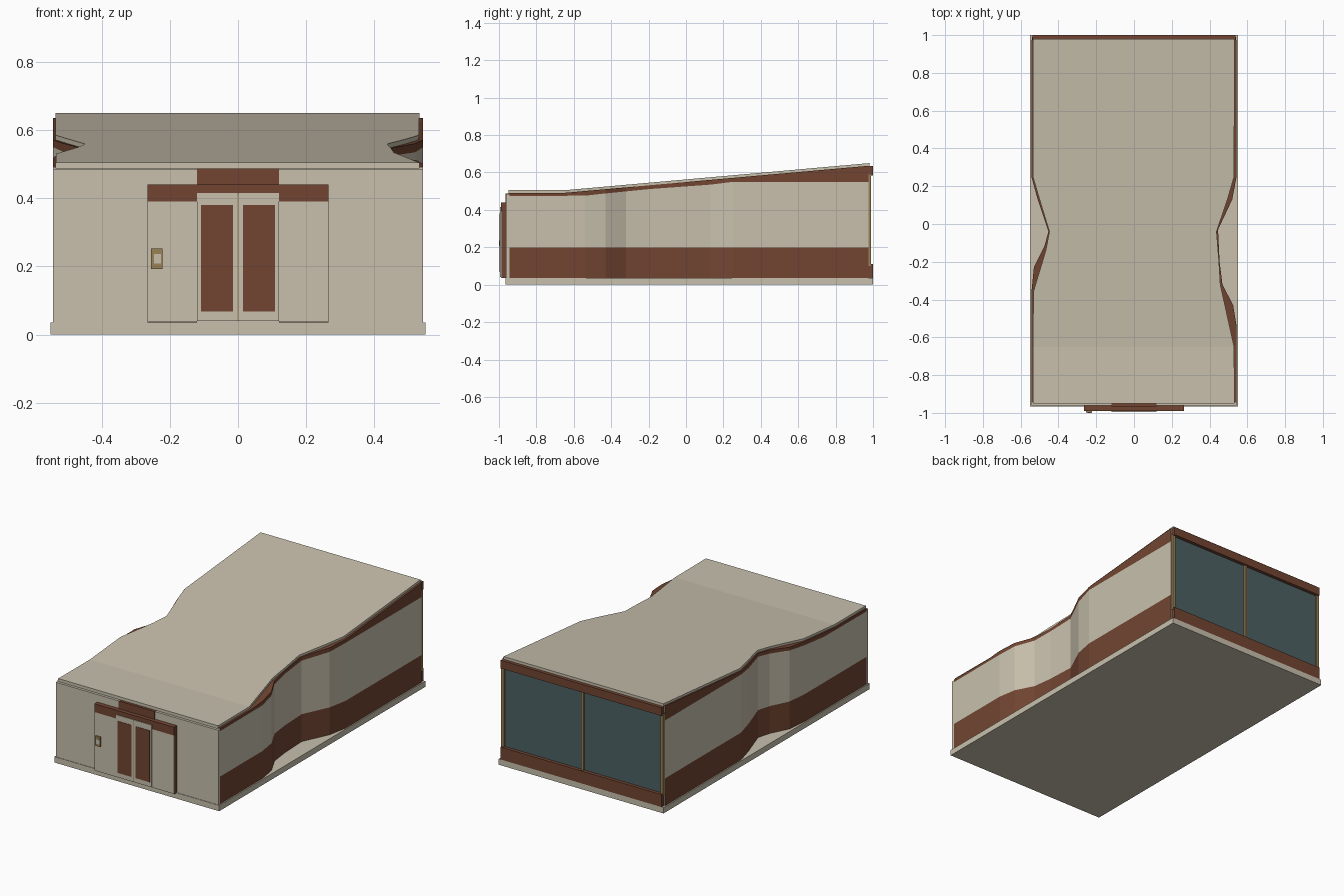
import bpy, bmesh

cube = bpy.data.objects.get("Cube")
if cube:
    bpy.data.objects.remove(cube, do_unlink=True)


def material(name, rgb):
    m = bpy.data.materials.new(name)
    m.use_nodes = True
    m.diffuse_color = (*rgb, 1)
    m.node_tree.nodes["Principled BSDF"].inputs["Base Color"].default_value = (*rgb, 1)
    return m


CREAM = material("cream", (0.58, 0.53, 0.42))
BROWN = material("brown", (0.17, 0.06, 0.032))
GLASS = material("dark_glass", (0.075, 0.12, 0.125))
TAN = material("tan", (0.33, 0.22, 0.09))


def finish(name, bm, mats):
    bmesh.ops.recalc_face_normals(bm, faces=bm.faces)
    mesh = bpy.data.meshes.new(name)
    bm.to_mesh(mesh)
    bm.free()
    for m in mats:
        mesh.materials.append(m)
    ob = bpy.data.objects.new(name, mesh)
    bpy.context.collection.objects.link(ob)
    return ob


def box(name, x, y, z, mat):
    bm = bmesh.new()
    bmesh.ops.create_cube(bm, size=1)
    for v in bm.verts:
        for i, (lo, hi) in enumerate((x, y, z)):
            v.co[i] = lo if v.co[i] < 0 else hi
    return finish(name, bm, [mat])


def lerp(points, t):
    """Height or half width at t along a polyline."""
    if t <= points[0][0]:
        return points[0][1]
    for (a, va), (b, vb) in zip(points, points[1:]):
        if t <= b:
            return va + (vb - va) * (t - a) / (b - a)
    return points[-1][1]


def loft(name, left, right, levels, mats, row_mats, top_mat):
    """Closed solid of cross-sections along y; levels are height functions."""
    bm = bmesh.new()
    lo, hi = left[0][0], left[-1][0]
    stations = sorted({p[0] for p in left + right} | {-0.65})
    stations = [y for y in stations if lo <= y <= hi]
    rings = []
    for y in stations:
        zs = [level(y) for level in levels]
        xl, xr = lerp(left, y), -lerp(right, y)
        rings.append([bm.verts.new((xl, y, z)) for z in zs]
                     + [bm.verts.new((xr, y, z)) for z in reversed(zs)])
    rows = len(levels) - 1
    mat_of = row_mats + [top_mat] + row_mats[::-1] + [0]
    n = 2 * (rows + 1)
    for a, b in zip(rings, rings[1:]):
        for i in range(n):
            j = (i + 1) % n
            f = bm.faces.new((a[i], a[j], b[j], b[i]))
            f.material_index = mat_of[i]
    for ring in (rings[0], rings[-1]):
        bm.faces.new(ring)
    return finish(name, bm, mats)


# Height lines and plan outlines as (y, value)
roof_line = [(-0.95, 0.505), (-0.65, 0.505), (0.98, 0.65)]
fascia_line = [(-0.95, 0.474), (-0.54, 0.476), (-0.43, 0.488), (-0.2, 0.511),
               (0.13, 0.535), (0.25, 0.55)]
wall_left = [(-0.945, 0.543), (-0.54, 0.543), (-0.43, 0.525), (-0.32, 0.468), (-0.2, 0.453),
             (-0.03, 0.445), (0.13, 0.52), (0.25, 0.543), (0.975, 0.543)]
wall_right = [(-0.945, 0.543), (-0.36, 0.543), (-0.23, 0.53), (-0.12, 0.475), (-0.04, 0.453),
              (0.13, 0.51), (0.25, 0.543), (0.975, 0.543)]
roof_left = [(-0.95, 0.532), (-0.65, 0.53), (-0.32, 0.457), (-0.2, 0.45), (-0.04, 0.437),
             (0.13, 0.495), (0.25, 0.53), (0.98, 0.532)]
roof_right = [(-0.95, 0.535), (-0.36, 0.533), (-0.14, 0.467), (-0.04, 0.448),
              (0.13, 0.5), (0.25, 0.535), (0.98, 0.535)]

# Main building
loft("walls", wall_left, wall_right,
     [lambda y: 0.035, lambda y: 0.2, lambda y: lerp(fascia_line, y),
      lambda y: lerp(roof_line, y) - 0.014],
     [CREAM, BROWN], [1, 0, 1], 1)
loft("roof", roof_left, roof_right,
     [lambda y: lerp(roof_line, y) - 0.018, lambda y: lerp(roof_line, y)],
     [CREAM], [0], 0)
box("base_slab", (-0.55, 0.55), (-0.965, 1), (0, 0.035), CREAM)
box("front_wall", (-0.543, 0.543), (-0.962, -0.945), (0.035, 0.485), CREAM)

# Entrance
box("entrance_sign_band", (-0.12, 0.12), (-0.966, -0.94), (0.44, 0.487), BROWN)
box("entrance_header", (-0.265, 0.265), (-0.99, -0.96), (0.39, 0.44), BROWN)
for side, s in (("left", 1), ("right", -1)):
    def span(a, b):
        return tuple(sorted((s * a, s * b)))
    box(side + "_entrance_pier", span(0.12, 0.265), (-0.984, -0.96), (0.035, 0.39), BROWN)
    box(side + "_entrance_panel", span(0.12, 0.265), (-0.989, -0.984), (0.037, 0.39), CREAM)
    box(side + "_door", span(0.001, 0.12), (-0.994, -0.96), (0.04, 0.415), CREAM)
    box(side + "_door_pane", span(0.014, 0.108), (-0.996, -0.99), (0.068, 0.38), BROWN)
box("door_seam", (-0.002, 0.002), (-0.995, -0.96), (0.04, 0.415), TAN)
box("keypad", (-0.255, -0.222), (-0.998, -0.985), (0.193, 0.252), TAN)
box("keypad_screen", (-0.247, -0.226), (-1, -0.997), (0.208, 0.236), CREAM)

# Rear window wall
box("rear_glass", (-0.54, 0.54), (0.972, 0.98), (0.1, 0.6), GLASS)
box("rear_lower_band", (-0.537, 0.537), (0.972, 1), (0.035, 0.11), BROWN)
box("rear_upper_band", (-0.537, 0.537), (0.972, 1), (0.585, 0.634), BROWN)
for name, x in (("left", 0.532), ("centre", 0), ("right", -0.532)):
    box(name + "_mullion", (x - 0.009, x + 0.009), (0.972, 0.99), (0.1, 0.59), TAN)
